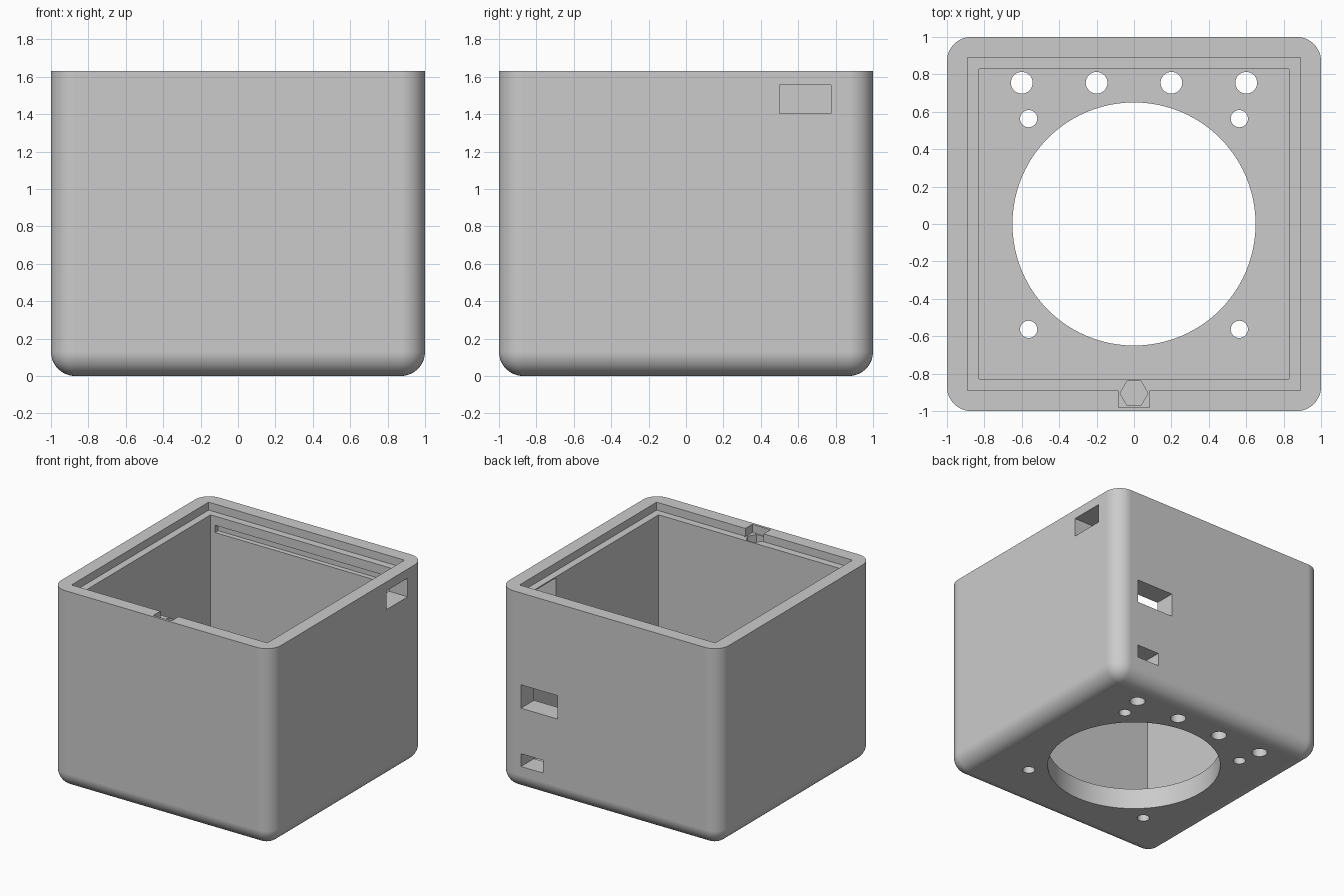
import bpy, bmesh
from math import radians
from mathutils import Matrix, Vector

cube = bpy.data.objects.get("Cube")
if cube:
    bpy.data.objects.remove(cube, do_unlink=True)

HEIGHT = 1.63
FLOOR = 0.17      # floor thickness
LEDGE = 1.565     # height of the lid ledge
INNER = 0.83      # half width of the cavity
RADIUS = 0.13     # outer rounding

grey = bpy.data.materials.new("plain grey")
grey.use_nodes = True
grey.diffuse_color = (0.6, 0.6, 0.6, 1)
grey.node_tree.nodes["Principled BSDF"].inputs["Base Color"].default_value = (0.6, 0.6, 0.6, 1)


def make_object(name, bm):
    mesh = bpy.data.meshes.new(name)
    bm.to_mesh(mesh)
    bm.free()
    mesh.materials.append(grey)
    obj = bpy.data.objects.new(name, mesh)
    bpy.context.collection.objects.link(obj)
    return obj


def block(low, high):
    low, high = Vector(low), Vector(high)
    bm = bmesh.new()
    matrix = Matrix.Translation((low + high) / 2) @ Matrix.Diagonal((*(high - low), 1))
    bmesh.ops.create_cube(bm, size=1, matrix=matrix)
    return bm


def drum(x, y, radius, low, high, sides):
    bm = bmesh.new()
    bmesh.ops.create_cone(bm, cap_ends=True, segments=sides, radius1=radius, radius2=radius,
                          depth=high - low, matrix=Matrix.Translation((x, y, (low + high) / 2)))
    return bm


# Rounded outer block, square only around the top rim
bm = block((-1, -1, 0), (1, 1, HEIGHT))
rounded = [e for e in bm.edges if min(v.co.z for v in e.verts) < 0.01]
bmesh.ops.bevel(bm, geom=rounded, offset=RADIUS, segments=12, profile=0.5, affect='EDGES')
case = make_object("case_body", bm)


def cut(bm):
    cutter = make_object("cutter", bm)
    cutter.hide_render = True
    mod = case.modifiers.new("cut", 'BOOLEAN')
    mod.operation = 'DIFFERENCE'
    mod.solver = 'EXACT'
    mod.object = cutter
    bpy.context.view_layer.objects.active = case
    bpy.ops.object.modifier_apply(modifier=mod.name)
    bpy.data.objects.remove(cutter, do_unlink=True)


# Cavity and lid recess
cut(block((-INNER, -INNER, FLOOR), (INNER, INNER, 2)))
cut(block((-0.89, -0.89, LEDGE), (0.89, 0.89, 2)))

# Large floor opening, mounting holes and the row along the back
cut(drum(0, 0, 0.65, -0.1, 0.3, 96))
for x in (-0.563, 0.563):
    for y in (-0.563, 0.563):
        cut(drum(x, y, 0.046, -0.1, 0.3, 32))
for x in (-0.6, -0.2, 0.2, 0.6):
    cut(drum(x, 0.755, 0.058, -0.1, 0.3, 32))

# Ports in the back wall and the side wall
cut(block((0.467, 0.75, 0.683), (0.8, 1.1, 0.875)))
cut(block((0.6, 0.75, 0.204), (0.8, 1.1, 0.309)))
cut(block((0.75, 0.5, 1.402), (1.1, 0.775, 1.555)))

# Lid groove inside the back wall
cut(block((-0.79, 0.8, 1.43), (0.79, 0.87, 1.49)))

# Front notch and hexagonal nut pocket
cut(block((-0.083, -0.98, LEDGE - 0.003), (0.083, -0.88, 2)))
nut = drum(0, -0.905, 0.075, 1.48, 2, 6)
if abs(max(v.co.x for v in nut.verts) - 0.075) > 0.001:
    bmesh.ops.rotate(nut, verts=nut.verts, cent=(0, -0.905, 0),
                     matrix=Matrix.Rotation(radians(30), 3, 'Z'))
cut(nut)

# Smooth roundings with crisp flat faces
for obj in bpy.context.selected_objects:
    obj.select_set(False)
case.select_set(True)
bpy.context.view_layer.objects.active = case
bpy.ops.object.shade_smooth_by_angle(angle=radians(30))
weighted = case.modifiers.new("weighted", 'WEIGHTED_NORMAL')
weighted.keep_sharp = True
